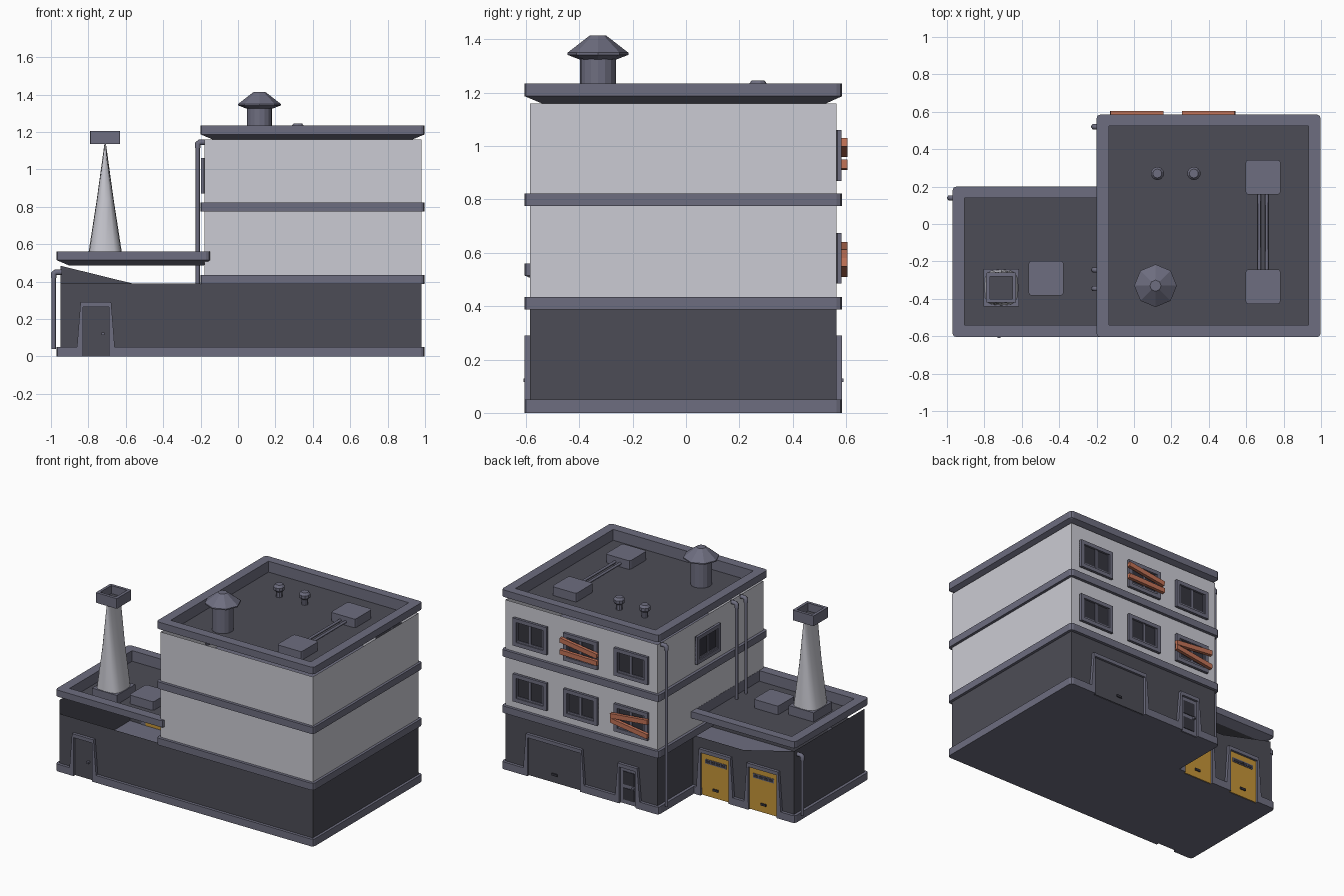
import bpy, bmesh, math
from mathutils import Matrix, Vector

if "Cube" in bpy.data.objects:
    bpy.data.objects.remove(bpy.data.objects["Cube"])


def material(name, rgb):
    m = bpy.data.materials.new(name)
    m.diffuse_color = (*rgb, 1)
    m.use_nodes = True
    m.node_tree.nodes["Principled BSDF"].inputs["Base Color"].default_value = m.diffuse_color
    return m


TRIM = material("slate_trim", (.155, .155, .215))
DARK = material("dark_wall", (.073, .073, .093))
WHITE = material("pale_wall", (.6, .6, .655))
YELLOW = material("yellow_door", (.56, .3, .04))
WOOD = material("orange_board", (.54, .17, .095))
GLASS = material("dark_glass", (.035, .035, .048))


def make(name, bm, mats, M=None, fix=True, smooth=False):
    if fix:
        bmesh.ops.recalc_face_normals(bm, faces=bm.faces[:])
    me = bpy.data.meshes.new(name)
    bm.to_mesh(me)
    bm.free()
    for m in mats:
        me.materials.append(m)
    if smooth:
        me.shade_smooth()
    ob = bpy.data.objects.new(name, me)
    bpy.context.collection.objects.link(ob)
    if M:
        ob.matrix_world = M
    return ob


def box(bm, x0, x1, y0, y1, z0, z1, mi=0, tilt=0):
    c = Vector(((x0 + x1) / 2, (y0 + y1) / 2, (z0 + z1) / 2))
    M = Matrix.Translation(c) @ Matrix.Rotation(tilt, 4, 'Y') @ Matrix.Diagonal((x1 - x0, y1 - y0, z1 - z0, 1))
    vs = bmesh.ops.create_cube(bm, size=1, matrix=M)['verts']
    for f in {f for v in vs for f in v.link_faces}:
        f.material_index = mi


def bevel_corners(bm, corners, r=.02):
    es = [e for e in bm.edges if all(any((v.co.xy - Vector(c)).length < .001 for c in corners) for v in e.verts)
          and abs(e.verts[0].co.z - e.verts[1].co.z) > .001]
    bmesh.ops.bevel(bm, geom=es, offset=r, segments=2, profile=.5, affect='EDGES')


def prism(bm, pts, axis, a, b, mi=0):
    """Extrude a 2D outline along z ('z') or along y ('y')."""
    P = (lambda p, t: (p[0], p[1], t)) if axis == 'z' else (lambda p, t: (p[0], t, p[1]))
    lo, hi = ([bm.verts.new(P(p, t)) for p in pts] for t in (a, b))
    fs = [bm.faces.new(lo[::-1]), bm.faces.new(hi)]
    n = len(pts)
    fs += [bm.faces.new((lo[i], lo[(i + 1) % n], hi[(i + 1) % n], hi[i])) for i in range(n)]
    for f in fs:
        f.material_index = mi


def rect(x0, x1, y0, y1):
    return [(x0, y0), (x1, y0), (x1, y1), (x0, y1)]


def tray(name, outer, inner, z0, z1, deck, r=.02):
    """Raised rim around a sunken dark deck."""
    bm = bmesh.new()
    loops = [[bm.verts.new((*p, z)) for p in pts] for pts, z in
             ((outer, z0), (outer, z1), (inner, z1), (inner, deck))]
    for a, b in zip(loops, loops[1:] + loops[:1]):
        for i in range(4):
            j = (i + 1) % 4
            bm.faces.new((a[i], a[j], b[j], b[i]))
    bmesh.ops.recalc_face_normals(bm, faces=bm.faces[:])
    bm.faces.new(loops[3]).material_index = 1
    bevel_corners(bm, outer, r)
    return make(name, bm, [TRIM, DARK], fix=False)


def walls(name, pts, z0, tops, mat):
    """Open shell; tops gives an outline of upper points per side."""
    bm = bmesh.new()
    for i, p in enumerate(pts):
        q = pts[(i + 1) % len(pts)]
        up = tops.get(i, tops['all'])
        ring = [(*p, z0), (*q, z0)] + [(p[0] + (q[0] - p[0]) * t, p[1] + (q[1] - p[1]) * t, z) for t, z in up]
        bm.faces.new([bm.verts.new(v) for v in ring])
    return make(name, bm, [mat], fix=False)


def cones(name, x, y, steps, n):
    bm = bmesh.new()
    for r1, r2, z0, z1 in steps:
        bmesh.ops.create_cone(bm, cap_ends=True, segments=n, radius1=r1, radius2=r2, depth=z1 - z0,
                              matrix=Matrix.Translation((x, y, (z0 + z1) / 2)))
    ob = make(name, bm, [TRIM])
    return ob


def pipe(name, pts, r):
    cu = bpy.data.curves.new(name, 'CURVE')
    cu.dimensions, cu.bevel_depth, cu.bevel_resolution, cu.use_fill_caps = '3D', r, 1, True
    sp = cu.splines.new('POLY')
    sp.points.add(len(pts) - 1)
    for p, c in zip(sp.points, pts):
        p.co = (*c, 1)
    tmp = bpy.data.objects.new(name, cu)
    me = bpy.data.meshes.new_from_object(tmp)
    bpy.data.objects.remove(tmp)
    me.materials.clear()
    me.materials.append(TRIM)
    bpy.context.collection.objects.link(bpy.data.objects.new(name, me))


# Ground floor shell, with the broken low edge round the annex
L = [(-.95, -.585), (.98, -.585), (.98, .565), (-.18, .565), (-.18, .18), (-.95, .18)]
walls("ground_floor_walls", L, .02, {
    'all': [(1, .39), (0, .39)], 5: [(1, .485), (0, .485)],
    4: [(1, .485), (.5, .39), (0, .39)]}, DARK)

# Base plinth with door notches
base = [(-.97, -.605), (-.83, -.605), (-.83, -.585), (-.69, -.585), (-.69, -.605), (.998, -.605), (.998, .585)]
for y, gaps in ((.585, ((.8, .4), (.1, -.025))), (.2, ((-.25, -.465), (-.615, -.83)))):
    for a, b in gaps:
        base += [(a, y), (a, y - .02), (b, y - .02), (b, y)]
    base += [(-.2, .585), (-.2, .2)] if y > .5 else [(-.97, .2)]
bm = bmesh.new()
prism(bm, base, 'z', 0, .05)
bevel_corners(bm, [(-.97, -.605), (.998, -.605), (.998, .585), (-.2, .585), (-.97, .2)])
make("base_plinth", bm, [TRIM])

# Upper floors and the bands between them
MAIN = rect(-.2, .998, -.605, .585)
for i, (z0, z1) in enumerate(((.43, .78), (.81, 1.16))):
    walls(f"upper_walls_{i + 1}", rect(-.18, .98, -.585, .565), z0, {'all': [(1, z1), (0, z1)]}, WHITE)
for i, (z0, z1) in enumerate(((.387, .435), (.775, .822))):
    bm = bmesh.new()
    prism(bm, MAIN, 'z', z0, z1)
    bevel_corners(bm, MAIN)
    make(f"floor_band_{i + 1}", bm, [TRIM])

# Roofs
tray("main_roof", MAIN, rect(-.135, .933, -.54, .525), 1.187, 1.235, 1.16)
tray("annex_roof", rect(-.97, -.15, -.605, .2), rect(-.905, -.181, -.54, .14), .515, .56, .487)

# Rooftop boxes and connecting pipes
for i, (x, y, z) in enumerate(((.69, .25, 1.16), (.69, -.335, 1.16), (-.47, -.29, .487))):
    bm = bmesh.new()
    c = rect(x - .093, x + .093, y - .093, y + .093)
    prism(bm, c, 'z', z, z + .06)
    bevel_corners(bm, c, .015)
    make(f"roof_unit_{i + 1}", bm, [TRIM])
for i, x in enumerate((.67, .71)):
    pipe(f"roof_pipe_{i + 1}", [(x, -.25, 1.185), (x, .17, 1.185)], .009)

# Roof vents
cones("large_vent_stack", .115, -.33, [(.068, .068, 1.16, 1.335)], 16)
cones("large_vent_hat", .115, -.33, [(.07, .114, 1.325, 1.342), (.114, .114, 1.342, 1.35), (.114, .03, 1.35, 1.415)], 8)
for i, x in enumerate((.125, .32)):
    cones(f"small_vent_{i + 1}", x, .27, [(.022, .022, 1.16, 1.2), (.025, .036, 1.198, 1.21),
                                         (.036, .036, 1.21, 1.23), (.036, .024, 1.23, 1.246)], 10)

# Annex chimney: pedestal, trunk narrowing to a ridge, hollow cap
cx, cy = -.71, -.34
bm = bmesh.new()
box(bm, cx - .095, cx + .095, cy - .1, cy + .1, .487, .55)
make("chimney_pedestal", bm, [TRIM])
bm = bmesh.new()
rings = []
for rx, ry, z in ((.09, .095, .55), (.045, .085, .84), (.003, .075, 1.145)):
    ring = []
    for k in range(16):
        a = math.tau * k / 16
        c, s = math.cos(a), math.sin(a)
        ring.append(bm.verts.new((cx + rx * math.copysign(abs(c) ** .6, c), cy + ry * math.copysign(abs(s) ** .6, s), z)))
    rings.append(ring)
for a, b in zip(rings, rings[1:]):
    for k in range(16):
        bm.faces.new((a[k], a[(k + 1) % 16], b[(k + 1) % 16], b[k]))
make("chimney_trunk", bm, [WHITE], smooth=True)
tray("chimney_cap", rect(cx - .08, cx + .08, cy - .08, cy + .08),
     rect(cx - .06, cx + .06, cy - .06, cy + .06), 1.135, 1.205, 1.15, .006)

# Drain pipes with thicker elbows
for n, x, y, z0, z1 in (("main_drain", -.18, .52, .04, 1.145), ("wall_pipe_1", -.18, -.245, .487, 1.145),
                        ("wall_pipe_2", -.18, -.345, .487, 1.145), ("annex_drain", -.95, .14, .04, .45)):
    px = x - .035
    pipe(n, [(px, y, z0), (px, y, z1 - .01)], .011)
    pipe(n + "_elbow", [(px, y, z1 - .03), (px, y, z1 - .008), (px + .01, y, z1), (x + .01, y, z1)], .0155)

BACK = Matrix.Rotation(math.pi, 4, 'Z')
LEFT = Matrix.Rotation(-math.pi / 2, 4, 'Z')


# Windows, built facing -y around the origin
def window(name, M):
    bm = bmesh.new()
    w, h, t = .128, .095, .026
    box(bm, -w, w, -.005, .004, -h, h, 1)
    for s in (-1, 1):
        box(bm, s * w, s * (w - t), -.018, .004, -h, h)
        box(bm, -w, w, -.018, .004, s * h, s * (h - t))
        box(bm, s * (w - t), s * (w - t - .01), -.01, .004, -h + t, h - t)
    box(bm, -.007, .007, -.011, .004, -h + t, h - t)
    box(bm, -w + t, w - t, -.01, .004, -h + t, -h + t + .012)
    make(name, bm, [TRIM, GLASS], M)


for f, z in enumerate((.58, .965)):
    for i, x in enumerate((.785, .4, .015)):
        window(f"back_window_{f + 1}_{i + 1}", Matrix.Translation((x, .565, z)) @ BACK)
window("side_window", Matrix.Translation((-.18, .03, .965)) @ LEFT)

# Crossed boards over two windows
for n, x, z, tilts in (("lower_boards", .015, .58, (-.1, .14)), ("upper_boards", .4, .965, (.14, .02))):
    bm = bmesh.new()
    for dz, t in zip((.03, -.035), tilts):
        box(bm, -.142, .142, -.04, -.018, dz - .016, dz + .016, 0, t)
    make(n, bm, [WOOD], Matrix.Translation((x, .565, z)) @ BACK)


# Doors with flared frames; local origin at the foot of the wall
def door(name, M, w, h, mat, kind):
    bm = bmesh.new()
    prism(bm, [(-w - .035, 0), (-w, 0), (-w, h), (w, h), (w, 0), (w + .035, 0), (w + .012, h + .025), (-w - .012, h + .025)],
          'y', -.02, .004)
    box(bm, -w, w, -.005, .004, .002, h, 1)
    if kind == "garage":
        box(bm, -.08, .08, -.009, 0, .225, .255)
        for k in range(4):
            box(bm, -.075 + .038 * k, -.04 + .038 * k, -.011, 0, .231, .249, 2)
    if kind == "glazed":
        for z0, z1 in ((.03, .11), (.135, h - .025)):
            box(bm, -w + .02, w - .02, -.009, 0, z0, z1, 2)
    if kind in ("garage", "shutter"):
        box(bm, -.02, .02, -.012, 0, .05, .065, 2)
    else:
        box(bm, .03, .045, -.025, 0, .115, .128)
    make(name, bm, [TRIM, mat, GLASS], M)


T = Matrix.Translation
door("front_door", T((-.76, -.585, 0)), .07, .265, DARK, "plain")
door("back_shutter", T((.6, .565, 0)) @ BACK, .2, .265, DARK, "shutter")
door("back_door", T((.0375, .565, 0)) @ BACK, .0625, .25, TRIM, "glazed")
for i, x in enumerate((-.357, -.722)):
    door(f"garage_door_{i + 1}", T((x, .18, 0)) @ BACK, .108, .295, YELLOW, "garage")
